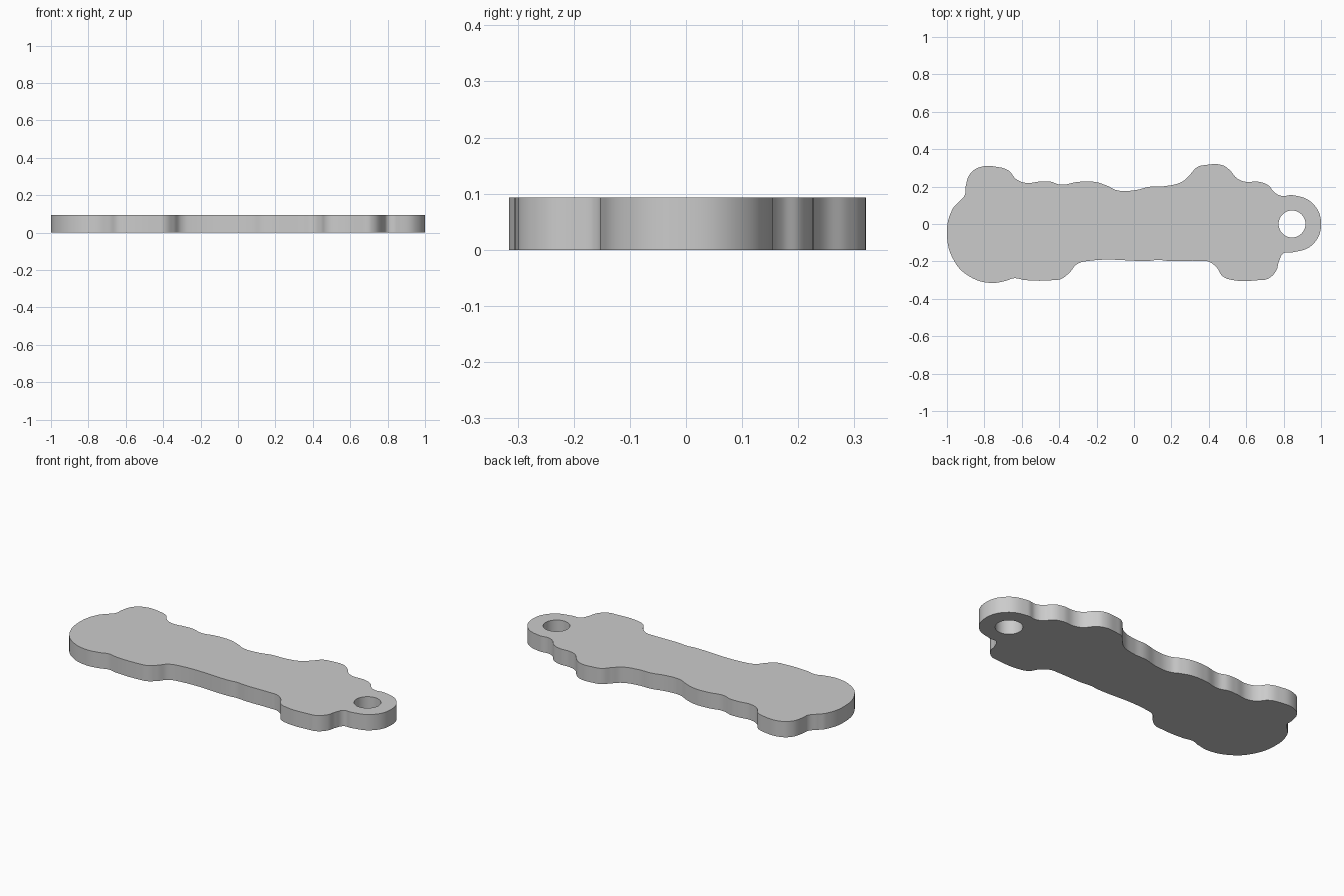
import bpy
import bmesh

default_cube = bpy.data.objects.get("Cube")
if default_cube:
    bpy.data.objects.remove(default_cube, do_unlink=True)

THICKNESS = 0.093

# Outline in hundredths of a unit, clockwise from the left tip
left_end = [(-100, -5), (-97, 8), (-94, 11.5), (-90.5, 15.5), (-90, 20),
            (-87.5, 27), (-82, 30.5)]
back_edge = [(-73, 30.5), (-67, 28.5), (-63, 24), (-58, 22), (-50, 22.7),
             (-45, 22.7), (-39, 21), (-30, 22.5), (-21, 22.5), (-14.5, 20.5),
             (-9, 18), (0, 18), (9, 20), (17, 20.3), (26, 22.8), (30, 26.5),
             (34, 30.5), (38, 31.5), (47, 31.5), (51, 29), (55, 24.5),
             (59, 22.7), (67, 22.5), (72, 20.5), (75, 17), (79, 15)]
ring_end = [(84.7, 15.4), (95.5, 11), (100, 0), (95.5, -11), (84.7, -15.2)]
front_edge = [(80, -15.6), (77.5, -20), (76, -25), (71.5, -29.3), (67, -30),
              (53, -30), (47.5, -28), (44, -23), (39.5, -20), (35, -19.7),
              (18, -19.7), (13, -19.2), (8, -19.7), (-24, -19.7),
              (-30.5, -21.5), (-34.5, -26), (-39, -29.4), (-43, -30),
              (-58, -30), (-64, -29), (-69, -30.5), (-77, -31.5),
              (-88, -28), (-96, -20)]
outline = left_end + back_edge + ring_end + front_edge

# Key ring hole: four points of a circle
hole_x, hole_r = 84.5, 7.2
hole = [(hole_x + hole_r, 0), (hole_x, hole_r),
        (hole_x - hole_r, 0), (hole_x, -hole_r)]


def add_loop(curve, points):
    """Add a closed, smooth spline through the points."""
    spline = curve.splines.new("BEZIER")
    spline.bezier_points.add(len(points) - 1)
    spline.use_cyclic_u = True
    for knot, (x, y) in zip(spline.bezier_points, points):
        knot.co = (x / 100, y / 100, 0)
        knot.handle_left_type = knot.handle_right_type = "AUTO"


# Flat plate: filled outline with a hole, extruded both ways
curve = bpy.data.curves.new("tag_plate", "CURVE")
curve.dimensions = "2D"
curve.fill_mode = "BOTH"
curve.resolution_u = 10
curve.extrude = THICKNESS / 2
add_loop(curve, outline)
add_loop(curve, hole)

plate = bpy.data.objects.new("tag_plate", curve)
bpy.context.collection.objects.link(plate)
bpy.ops.object.select_all(action="DESELECT")
plate.select_set(True)
bpy.context.view_layer.objects.active = plate
bpy.ops.object.convert(target="MESH")
plate = bpy.context.view_layer.objects.active

# Weld caps to walls and rest the plate on the ground plane
bm = bmesh.new()
bm.from_mesh(plate.data)
bmesh.ops.translate(bm, verts=bm.verts, vec=(0, 0, THICKNESS / 2))
bmesh.ops.remove_doubles(bm, verts=bm.verts, dist=0.0001)
bmesh.ops.recalc_face_normals(bm, faces=bm.faces)
bm.to_mesh(plate.data)
bm.free()

# Single plain grey colour
grey = bpy.data.materials.new("plain_grey")
grey.use_nodes = True
colour = (0.6, 0.6, 0.6, 1)
grey.diffuse_color = colour
grey.node_tree.nodes["Principled BSDF"].inputs["Base Color"].default_value = colour
plate.data.materials.clear()
plate.data.materials.append(grey)

bpy.ops.object.shade_smooth_by_angle()
